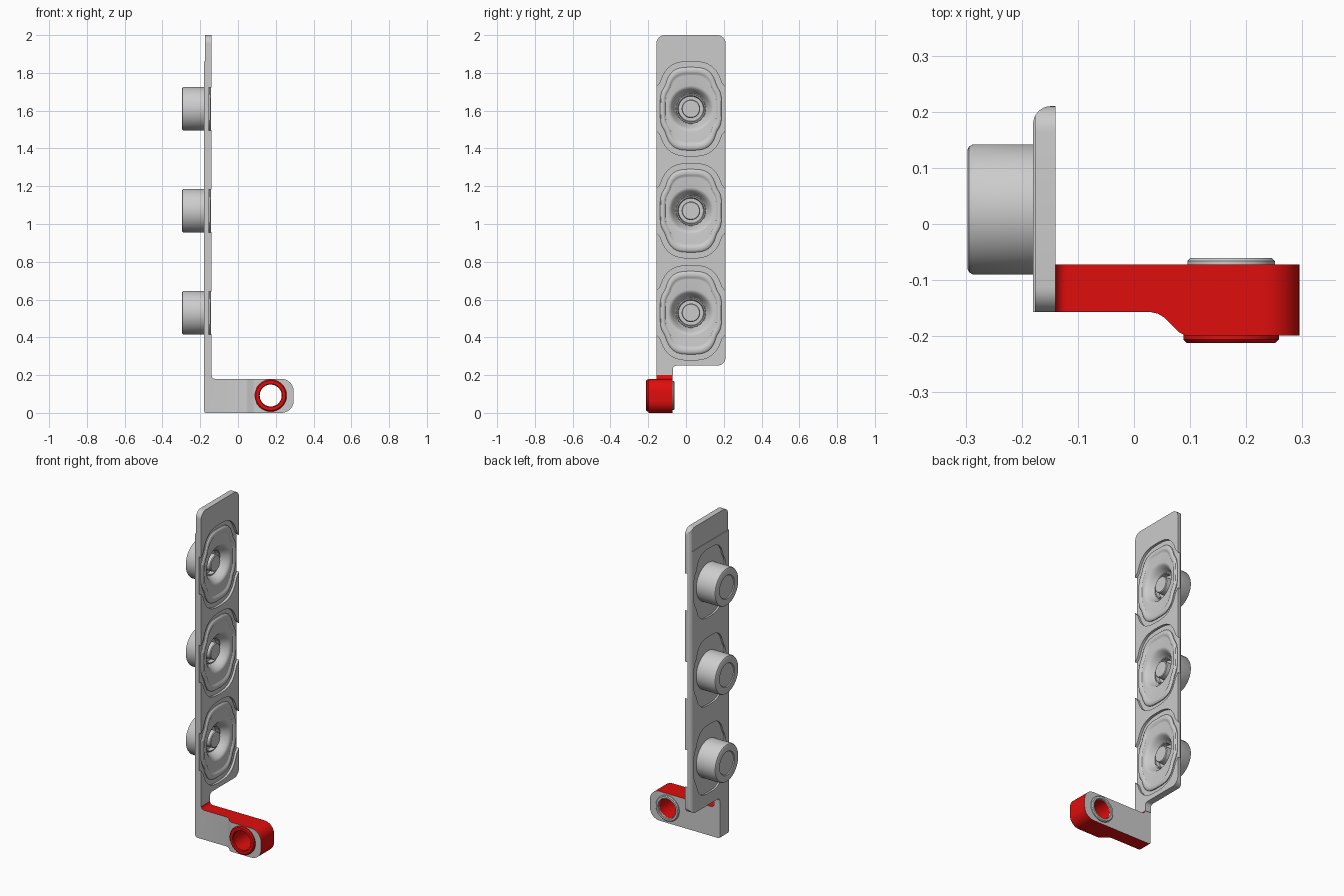
import bpy, bmesh
from math import sin, cos, pi, radians
from mathutils import Vector

if "Cube" in bpy.data.objects:
    bpy.data.objects.remove(bpy.data.objects["Cube"])

red = bpy.data.materials.new("red")
red.diffuse_color = (0.75, 0.004, 0.004, 1)
red.use_nodes = True
red.node_tree.nodes["Principled BSDF"].inputs["Base Color"].default_value = red.diffuse_color
grey = bpy.data.materials.new("grey")
grey.diffuse_color = (0.8, 0.8, 0.8, 1)
grey.use_nodes = True
grey.node_tree.nodes["Principled BSDF"].inputs["Base Color"].default_value = grey.diffuse_color
N = 72
YC = 0.026                      # speaker centre line
CENTRES = (0.53, 1.07, 1.61)    # speaker heights


def rounded(corners, steps=8):
    """Polygon from (a, b, radius) corners, with rounded corners."""
    out, n = [], len(corners)
    for i, (a, b, r) in enumerate(corners):
        p = Vector((a, b))
        if r == 0:
            out.append((a, b))
            continue
        u = (Vector(corners[i - 1][:2]) - p).normalized()
        v = (Vector(corners[(i + 1) % n][:2]) - p).normalized()
        c = p + (u + v) * r     # right-angled corners
        for k in range(steps + 1):
            t = k / steps * pi / 2
            q = c - v * r * cos(t) - u * r * sin(t)
            out.append((q.x, q.y))
    return out


def place(axis, a, b, t):
    return {"x": (t, a, b), "y": (a, t, b), "z": (a, b, t)}[axis]


def loft(name, rings, caps=True, loop=False):
    """Skin a list of equally long point rings."""
    bm = bmesh.new()
    vs = [[bm.verts.new(p) for p in ring] for ring in rings]
    n = len(vs[0])
    pairs = list(zip(vs, vs[1:])) + ([(vs[-1], vs[0])] if loop else [])
    for r, s in pairs:
        for i in range(n):
            j = (i + 1) % n
            bm.faces.new((r[i], r[j], s[j], s[i]))
    if caps and not loop:
        bm.faces.new(vs[0])
        bm.faces.new(vs[-1])
    bmesh.ops.recalc_face_normals(bm, faces=bm.faces)
    me = bpy.data.meshes.new(name)
    bm.to_mesh(me)
    bm.free()
    ob = bpy.data.objects.new(name, me)
    bpy.context.collection.objects.link(ob)
    return ob


def prism(name, pts, axis, lo, hi):
    return loft(name, [[place(axis, a, b, t) for a, b in pts] for t in (lo, hi)])


def boolean(ob, cutter, op="DIFFERENCE"):
    m = ob.modifiers.new("cut", "BOOLEAN")
    m.operation, m.solver, m.object = op, "EXACT", cutter
    bpy.context.view_layer.objects.active = ob
    bpy.ops.object.modifier_apply(modifier=m.name)
    bpy.data.objects.remove(cutter)


def smooth(ob, angle=32):
    bpy.ops.object.select_all(action="DESELECT")
    ob.select_set(True)
    bpy.context.view_layer.objects.active = ob
    bpy.ops.object.shade_smooth_by_angle(angle=radians(angle))


def circle(r, ca, cb):
    return [(ca + r * cos(2 * pi * i / N), cb + r * sin(2 * pi * i / N)) for i in range(N)]


def lobed(zc, tall, wide, s=1.0):
    """Tall rounded shape merged with a wider middle, in the yz plane."""
    out = []
    for i in range(N):
        t = 2 * pi * (i + 0.0) / N
        c, d = abs(cos(t)), abs(sin(t))
        rs = [((c / a) ** e + (d / b) ** e) ** (-1 / e) for a, b, e in (tall, wide)]
        r = s * sum(q ** 30 for q in rs) ** (1 / 30)
        out.append((YC + r * cos(t), zc + r * sin(t)))
    return out


FRAME = ((0.142, 0.22, 3.2), (0.163, 0.135, 4))
RECESS = ((0.172, 0.25, 2.9), (0.20, 0.14, 5))

# long mounting plate with a narrow foot
plate = prism("mounting_plate", rounded([
    (-0.157, 0.2, 0), (-0.07, 0.2, 0), (-0.07, 0.25, 0.02), (0.21, 0.25, 0.045),
    (0.21, 2.0, 0.045), (-0.157, 2.0, 0.045)]), "x", -0.18, -0.14)
boolean(plate, prism("edge_round", rounded([
    (-0.18, -0.2, 0), (-0.1, -0.2, 0), (-0.1, 0.21, 0), (-0.18, 0.21, 0.032)]),
    "z", 0.1, 2.1), "INTERSECT")
boolean(plate, prism("top_step", [(-0.3, 1.86), (0.3, 1.86), (0.3, 2.1), (-0.3, 2.1)],
                     "x", -0.25, -0.176))
for z in CENTRES:
    boolean(plate, prism("front_recess", lobed(z, *RECESS), "x", -0.155, -0.1))
    boolean(plate, prism("back_recess", lobed(z, *FRAME, s=0.95), "x", -0.25, -0.169))
    boolean(plate, prism("speaker_hole", circle(0.112, YC, z), "x", -0.3, 0))
smooth(plate)

# speakers: magnet at the back, lobed frame, cone and centre post at the front
MAGNET = [(0.068, -0.292), (0.072, -0.297), (0.106, -0.297), (0.112, -0.294),
          (0.116, -0.287), (0.116, -0.163)]
RIM = [(1, -0.163), (1, -0.15), (0.98, -0.145), (0.94, -0.142), (0.89, -0.142),
       (0.86, -0.144), (0.83, -0.149), (0.80, -0.150)]
CONE = [(0.122, -0.149), (0.114, -0.151), (0.105, -0.159), (0.095, -0.174), (0.082, -0.198),
        (0.078, -0.2), (0.076, -0.192), (0.070, -0.192), (0.066, -0.215), (0.049, -0.215),
        (0.049, -0.174), (0.045, -0.17)]
for k, z in enumerate(CENTRES):
    rings = [(circle(r, YC, z), x) for r, x in MAGNET]
    rings += [(lobed(z, *FRAME, s=s), x) for s, x in RIM]
    rings += [(circle(r, YC, z), x) for r, x in CONE]
    smooth(loft(f"speaker_{k + 1}", [[place("x", a, b, x) for a, b in p] for p, x in rings]))

# foot arm: side outline crossed with a stepped plan
arm = prism("foot_arm", rounded([
    (-0.18, 0, 0.012), (0.295, 0, 0.065), (0.295, 0.18, 0.065), (-0.14, 0.18, 0.02),
    (-0.14, 0.2, 0), (-0.18, 0.2, 0)]), "y", -0.3, 0)
boolean(arm, prism("arm_plan", [
    (-0.25, -0.072), (-0.25, -0.157), (0.03, -0.157), (0.043, -0.16), (0.053, -0.166),
    (0.08, -0.193), (0.092, -0.199), (0.35, -0.199), (0.35, -0.072)],
    "z", -0.1, 0.3), "INTERSECT")
boolean(arm, prism("arm_hole", circle(0.066, 0.173, 0.092), "y", -0.3, 0))
arm.data.materials.clear()
arm.data.materials.append(grey)
arm.data.materials.append(red)
for f in arm.data.polygons:
    f.material_index = int(abs(f.normal.y) < 0.1 and f.normal.x > -0.95)
smooth(arm)


def ring(name, profile, mat):
    ob = loft(name, [[place("y", a, b, y) for a, b in circle(r, 0.173, 0.092)]
                     for r, y in profile], loop=True)
    ob.data.materials.append(mat)
    smooth(ob)


# pivot bushing: red sleeve with front flange, grey back flange
ring("bushing_sleeve", [(0.058, -0.07), (0.058, -0.207), (0.062, -0.212), (0.079, -0.212),
                        (0.085, -0.206), (0.085, -0.195), (0.068, -0.195), (0.068, -0.07)], red)
ring("bushing_back_flange", [(0.058, -0.075), (0.078, -0.075), (0.078, -0.066),
                             (0.073, -0.061), (0.062, -0.061), (0.058, -0.064)], grey)
